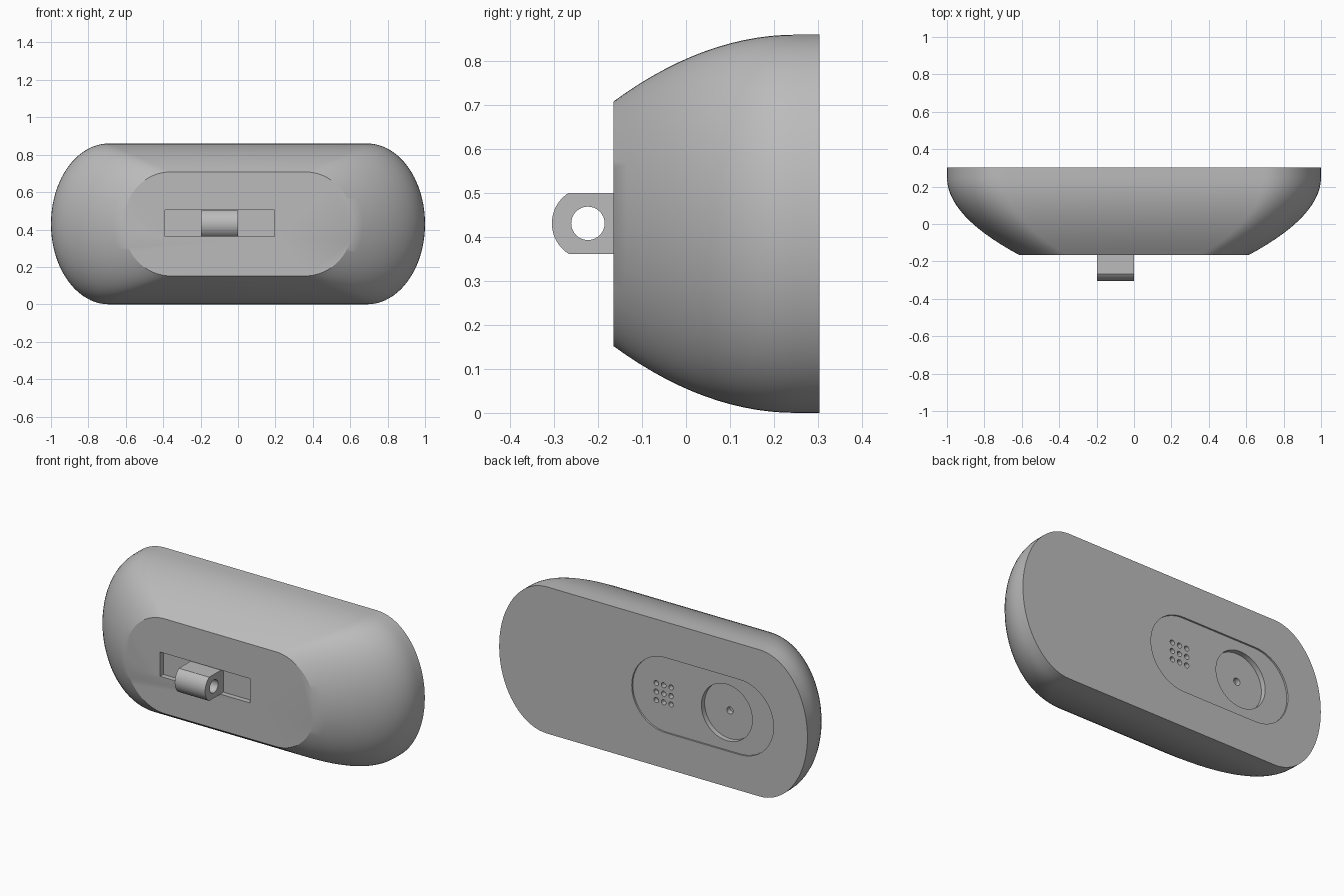
import bpy, bmesh, math

old = bpy.data.objects.get("Cube")
if old:
    bpy.data.objects.remove(old, do_unlink=True)

grey = bpy.data.materials.new("mid_grey")
grey.use_nodes = True
grey.diffuse_color = (0.5, 0.5, 0.5, 1)
grey.node_tree.nodes["Principled BSDF"].inputs["Base Color"].default_value = (0.5, 0.5, 0.5, 1)

BACK, FRONT, MID = 0.303, -0.165, 0.43


def loft(name, rings):
    """Skin a list of equal-length point rings and cap both ends."""
    bm = bmesh.new()
    rows = [[bm.verts.new(p) for p in ring] for ring in rings]
    n = len(rows[0])
    for a, b in zip(rows, rows[1:]):
        for i in range(n):
            j = (i + 1) % n
            bm.faces.new((a[i], a[j], b[j], b[i]))
    bm.faces.new(rows[0])
    bm.faces.new(rows[-1])
    bmesh.ops.recalc_face_normals(bm, faces=bm.faces)
    mesh = bpy.data.meshes.new(name)
    bm.to_mesh(mesh)
    bm.free()
    mesh.materials.append(grey)
    obj = bpy.data.objects.new(name, mesh)
    bpy.context.collection.objects.link(obj)
    return obj


def arc(cx, cz, rx, rz, a0, a1, n):
    angles = [math.radians(a0 + (a1 - a0) * i / n) for i in range(n + 1)]
    return [(cx + rx * math.cos(a), cz + rz * math.sin(a)) for a in angles]


def stadium(cx, cz, flat, rx, rz, n):
    """Two half-ellipses joined by straight sides."""
    return (arc(cx + flat, cz, rx, rz, -90, 90, n)
            + arc(cx - flat, cz, rx, rz, 90, 270, n))


def along_y(name, outline, y0, y1):
    return loft(name, [[(x, y, z) for x, z in outline] for y in (y0, y1)])


def circle(cx, cz, r, n):
    return arc(cx, cz, r, r, 0, 360, n)[:-1]


def carve(obj, cutter):
    mod = obj.modifiers.new("cut", 'BOOLEAN')
    mod.operation = 'DIFFERENCE'
    mod.solver = 'EXACT'
    mod.object = cutter
    bpy.context.view_layer.objects.active = obj
    bpy.ops.object.modifier_apply(modifier=mod.name)
    bpy.data.objects.remove(cutter, do_unlink=True)


def smooth(obj):
    bpy.ops.object.select_all(action='DESELECT')
    obj.select_set(True)
    bpy.context.view_layer.objects.active = obj
    bpy.ops.object.shade_smooth_by_angle(angle=math.radians(30))


# Domed shell: rounded outline shrinking quadratically towards the front
rings = []
for y in [BACK] + [0.25 + (FRONT - 0.25) * i / 14 for i in range(15)]:
    u = (0.25 - min(y, 0.25)) / (0.25 - FRONT)
    flat = 0.69 - 0.33 * u * u
    width = 1.0 - 0.385 * u * u
    height = MID - 0.152 * u * u
    rings.append([(x, y, z) for x, z in stadium(0, MID, flat, width - flat, height, 40)])
body = loft("body", rings)

# Shallow pill panel and lens recess on the back
panel = BACK - 0.01
carve(body, along_y("panel_cutter", stadium(-0.32, MID, 0.24, 0.22, 0.22, 32), panel, 0.4))
carve(body, along_y("lens_cutter", circle(-0.47, MID, 0.165, 64), panel - 0.03, 0.4))
carve(body, along_y("pinhole_cutter", circle(-0.47, MID, 0.021, 24), panel - 0.06, 0.4))

# Grid of speaker holes
for i in (-1, 0, 1):
    for k in (-1, 0, 1):
        hole = circle(-0.06 + 0.048 * i, MID + 0.05 * k, 0.015, 16)
        carve(body, along_y("speaker_cutter", hole, panel - 0.03, 0.4))

# Long slot on the front
slot = [(-0.39, 0.363), (0.195, 0.363), (0.195, 0.505), (-0.39, 0.505)]
carve(body, along_y("slot_cutter", slot, -0.4, FRONT + 0.03))
smooth(body)

# Hinge lug with a rounded nose and a through hole
nose = arc(-0.223, MID + 0.001, 0.082, 0.082, 122, 238, 20)
side = nose + [(FRONT + 0.03, nose[-1][1]), (FRONT + 0.03, nose[0][1])]
lug = loft("hinge_lug", [[(x, y, z) for y, z in side] for x in (-0.197, 0.0)])
bore = circle(-0.223, MID + 0.001, 0.038, 32)
carve(lug, loft("bore_cutter", [[(x, y, z) for y, z in bore] for x in (-0.3, 0.1)]))
smooth(lug)
